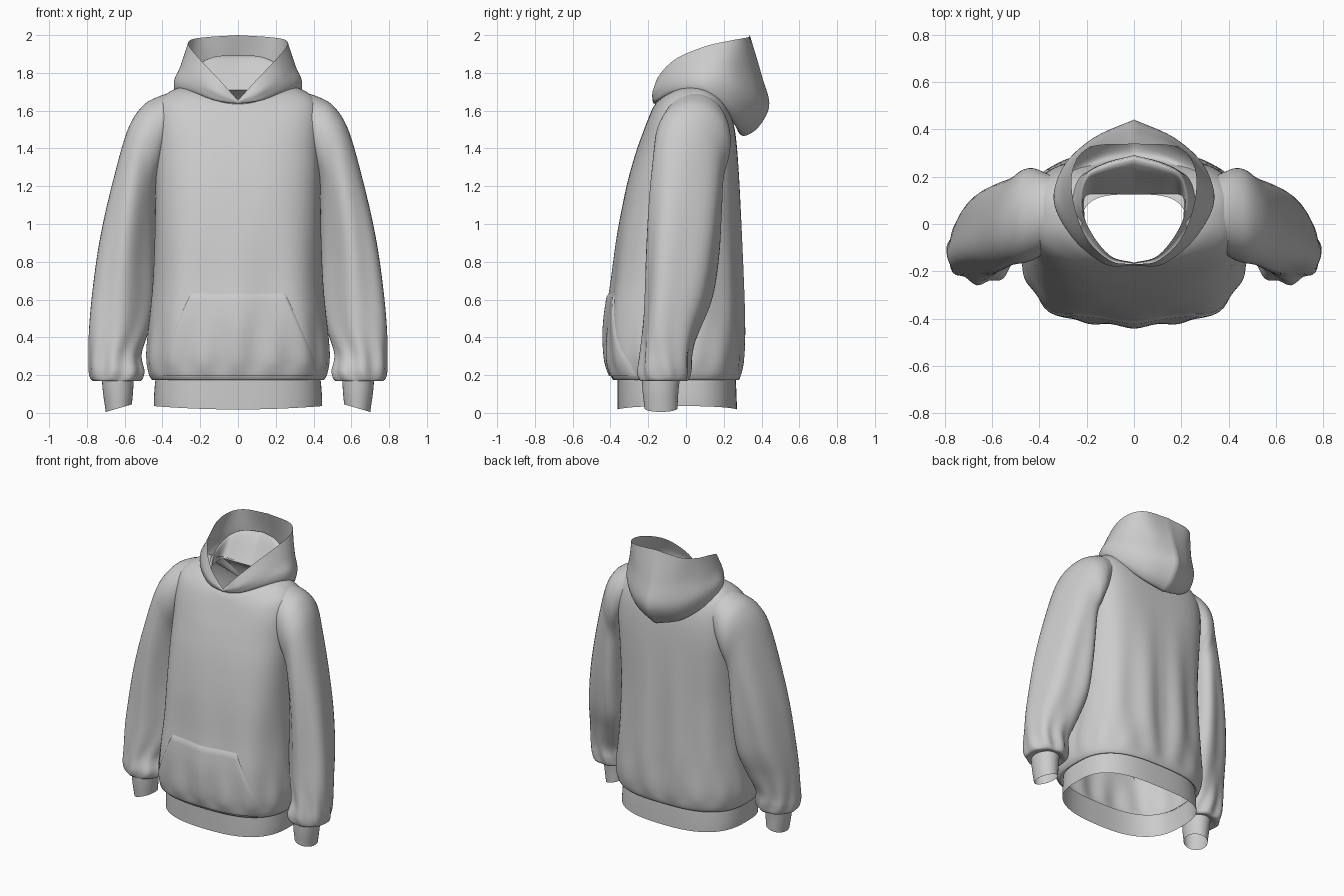
import bpy, bmesh, math
from mathutils import Vector
from mathutils.bvhtree import BVHTree


def spline(pts, n):
    """Smooth curve through the points, n steps per span."""
    p = [2 * pts[0] - pts[1]] + list(pts) + [2 * pts[-1] - pts[-2]]
    out = []
    for i in range(1, len(p) - 2):
        a, b, c, d = p[i - 1:i + 3]
        for k in range(n):
            t = k / n
            out.append(0.5 * (2 * b + (c - a) * t + (2 * a - 5 * b + 4 * c - d) * t * t
                              + (3 * b - a - 3 * c + d) * t ** 3))
    return out + [pts[-1].copy()]


def grid_object(name, grid, hole=None):
    """Skin a grid of points, mirrored across x; faces inside the hole test are left out."""
    me = bpy.data.meshes.new(name)
    w = len(grid[0])
    faces = [(j * w + i, j * w + i + 1, (j + 1) * w + i + 1, (j + 1) * w + i)
             for j in range(len(grid) - 1) for i in range(w - 1)
             if not (hole and hole(grid[j][i]))]
    me.from_pydata([p for row in grid for p in row], [], faces)
    bm = bmesh.new()
    bm.from_mesh(me)
    bmesh.ops.remove_doubles(bm, verts=bm.verts, dist=0.0003)
    bmesh.ops.delete(bm, geom=[v for v in bm.verts if not v.link_faces], context='VERTS')
    bmesh.ops.recalc_face_normals(bm, faces=bm.faces)
    bm.to_mesh(me)
    bm.free()
    me.shade_smooth()
    ob = bpy.data.objects.new(name, me)
    bpy.context.collection.objects.link(ob)
    ob.modifiers.new("Mirror", 'MIRROR').use_mirror_merge = True
    return ob


def loft(name, rows, nu, nv, fold=None, hole=None):
    rows = [spline(r, nu) for r in rows]
    cols = [spline(c, nv) for c in zip(*rows)]
    grid = [list(r) for r in zip(*cols)]
    if fold:
        h, w = len(grid) - 1, len(grid[0]) - 1
        grid = [[fold(p, i / w, j / h) for i, p in enumerate(r)] for j, r in enumerate(grid)]
    return grid_object(name, grid, hole)


def rounded(a, n):
    s, c = math.sin(a), math.cos(a)
    r = (abs(s) ** n + abs(c) ** n) ** (-1 / n)
    return r * s, r * c


def half_ring(z, w, yf, yb, lift=0.0, rise=0.0, nf=2.8, nb=2.8, steps=56):
    """Half of a torso cross-section, centre front to centre back."""
    out = []
    for i in range(steps + 1):
        s, c = rounded(math.pi * i / steps, nf if i * 2 < steps else nb)
        s = 0 if i in (0, steps) else s
        out.append(Vector((w * s, (yf + yb) / 2 - c * (yb - yf) / 2,
                           z + lift * s * s + rise * (1 - c) / 2)))
    return out


def arm_ring(xi, zi, xo, zo, yf, yb, skew=0.0, n=2.1, steps=48):
    """Sleeve cross-section between an inner and an outer point."""
    a, b = Vector((xi, 0, zi)), Vector((xo, 0, zo))
    out = []
    for i in range(steps + 1):
        s, c = rounded(2 * math.pi * i / steps, n)
        p = (a + b) / 2 + (b - a) / 2 * c
        p.y = (yf + yb) / 2 + s * (yb - yf) / 2 - skew * c
        out.append(p)
    return out


def bump(x, lo, mid, hi):
    if x <= lo or x >= hi:
        return 0.0
    t = (x - lo) / (mid - lo) if x < mid else (hi - x) / (hi - mid)
    return t * t * (3 - 2 * t)


# Torso, with soft gathers above the hem, long folds down the back, open armholes
def torso_fold(p, u, v):
    back = max(0.0, -math.cos(math.pi * u))
    f = 0.018 * bump(p.z, 0.17, 0.27, 0.6) * math.cos(17 * u * math.pi)
    f += 0.04 * back * bump(p.z, 0.18, 0.5, 1.45) * math.cos(13 * u * math.pi + 0.5)
    f += 0.022 * (1 - back) * bump(p.z, 0.2, 0.5, 1.2) * math.cos(9 * u * math.pi)
    return Vector((p.x * (1 + f * 0.4), p.y * (1 + f), p.z))


def armhole(p):
    return p.x > 0.38 and ((p.y - 0.03) / 0.13) ** 2 + ((p.z - 1.44) / 0.17) ** 2 < 1


torso_rows = [
    (0.185, 0.435, -0.365, 0.265), (0.175, 0.455, -0.385, 0.28), (0.22, 0.475, -0.405, 0.295),
    (0.32, 0.482, -0.42, 0.305), (0.5, 0.465, -0.418, 0.305), (0.7, 0.448, -0.392, 0.30),
    (0.95, 0.44, -0.362, 0.293), (1.2, 0.437, -0.315, 0.283, 0, 0, 2.8, 3.2),
    (1.38, 0.437, -0.265, 0.272, 0, 0, 2.8, 3.6),
    (1.5, 0.437, -0.222, 0.258, 0.045, 0.0, 2.8, 3.4),
    (1.57, 0.415, -0.195, 0.235, 0.075, 0.015, 2.5, 3.0),
    (1.61, 0.33, -0.178, 0.20, 0.08, 0.045, 2.2, 2.6),
    (1.635, 0.22, -0.163, 0.125, 0.05, 0.075, 2.1, 3.2)]
torso = loft("torso", [half_ring(*r) for r in torso_rows], 1, 6, torso_fold, armhole)

# Ribbed hem band
loft("hem_band", [half_ring(*r) for r in (
    (0.19, 0.435, -0.362, 0.262), (0.15, 0.44, -0.362, 0.265),
    (0.08, 0.445, -0.362, 0.268), (0.018, 0.445, -0.362, 0.27, 0.018))], 1, 4)


# Sleeves with lengthwise folds that bunch up at the cuff
def sleeve_fold(p, u, v):
    a = 2 * math.pi * u
    f = 0.012 * bump(v, 0.2, 0.5, 0.92) * math.cos(5 * a + 3 * v)
    f += 0.010 * bump(v, 0.55, 0.82, 0.97) * math.cos(8 * a - 9 * v)
    return p + Vector((math.cos(a) * f * 0.5, math.sin(a) * f, 0))


sleeve_rows = [
    (0.415, 1.27, 0.33, 1.702, -0.12, 0.215), (0.42, 1.23, 0.425, 1.673, -0.15, 0.235),
    (0.425, 1.2, 0.51, 1.62, -0.165, 0.23, 0.01), (0.43, 1.13, 0.587, 1.49, -0.17, 0.20, 0.03),
    (0.435, 1.0, 0.667, 1.2, -0.185, 0.185, 0.045),
    (0.44, 0.8, 0.728, 0.92, -0.195, 0.165, 0.05), (0.445, 0.6, 0.768, 0.65, -0.205, 0.13, 0.045),
    (0.475, 0.44, 0.787, 0.45, -0.22, 0.07, 0.03), (0.515, 0.31, 0.79, 0.31, -0.235, 0.03, 0.01),
    (0.50, 0.22, 0.788, 0.22, -0.25, 0.02), (0.515, 0.17, 0.77, 0.17, -0.24, 0.005),
    (0.56, 0.18, 0.715, 0.18, -0.22, -0.04)]
loft("sleeves", [arm_ring(*r) for r in sleeve_rows], 1, 6, sleeve_fold)

# Cuffs
loft("cuffs", [arm_ring(*r, n=2) for r in (
    (0.552, 0.20, 0.722, 0.20, -0.235, -0.03), (0.555, 0.12, 0.715, 0.11, -0.23, -0.04),
    (0.562, 0.045, 0.70, 0.005, -0.22, -0.045))], 1, 5)

# Hood lying back: rim, outer swell, drooping bag, underside, neck fold, neck seam
hood_rows = [
    [(0, -.17, 1.655), (.10, -.155, 1.765), (.20, -.06, 1.87), (.257, .10, 1.94),
     (.255, .24, 1.972), (.18, .325, 1.988), (0, .338, 2.0)],
    [(0, -.176, 1.65), (.12, -.17, 1.71), (.235, -.07, 1.79), (.30, .09, 1.835),
     (.285, .23, 1.83), (.165, .345, 1.82), (0, .40, 1.79)],
    [(0, -.174, 1.642), (.12, -.165, 1.675), (.25, -.07, 1.735), (.335, .09, 1.765),
     (.30, .24, 1.715), (.175, .36, 1.65), (0, .44, 1.62)],
    [(0, -.17, 1.638), (.12, -.155, 1.655), (.25, -.055, 1.70), (.33, .09, 1.705),
     (.285, .21, 1.62), (.16, .305, 1.535), (0, .355, 1.487)],
    [(0, -.167, 1.636), (.11, -.14, 1.655), (.22, -.03, 1.70), (.275, .08, 1.70),
     (.24, .19, 1.63), (.14, .25, 1.55), (0, .27, 1.51)],
    [(0, -.165, 1.638), (.10, -.135, 1.665), (.185, -.03, 1.72), (.225, .08, 1.79),
     (.20, .20, 1.85), (.12, .25, 1.885), (0, .285, 1.89)],
]
hood_rows.append([(0, -.163, 1.63), (.10, -.135, 1.65), (.19, -.04, 1.69), (.21, .05, 1.705),
                  (.20, .115, 1.71), (.12, .122, 1.71), (0, .125, 1.71)])
loft("hood", [[Vector(p) for p in r] for r in hood_rows], 8, 7)

# Front pouch pocket, laid over the torso by casting onto it
me = torso.data
tree = BVHTree.FromPolygons([v.co for v in me.vertices], [tuple(p.vertices) for p in me.polygons])
profile = [(0.195, 0.43), (0.29, 0.405), (0.46, 0.33), (0.635, 0.25)]
outline = spline([Vector((w, 0, z)) for z, w in profile], 8)
pocket = []
for j, o in enumerate(outline):
    row = []
    for i in range(33):
        x = o.x * i / 32
        hit = tree.ray_cast(Vector((x + 0.001, -1, o.z)), Vector((0, 1, 0)))[0]
        y = hit.y if hit else -0.36
        edge = i == 32 or j == len(outline) - 1
        row.append(Vector((x, y + (0.002 if edge else -0.009), o.z)))
    pocket.append(row)
grid_object("pouch_pocket", pocket)
